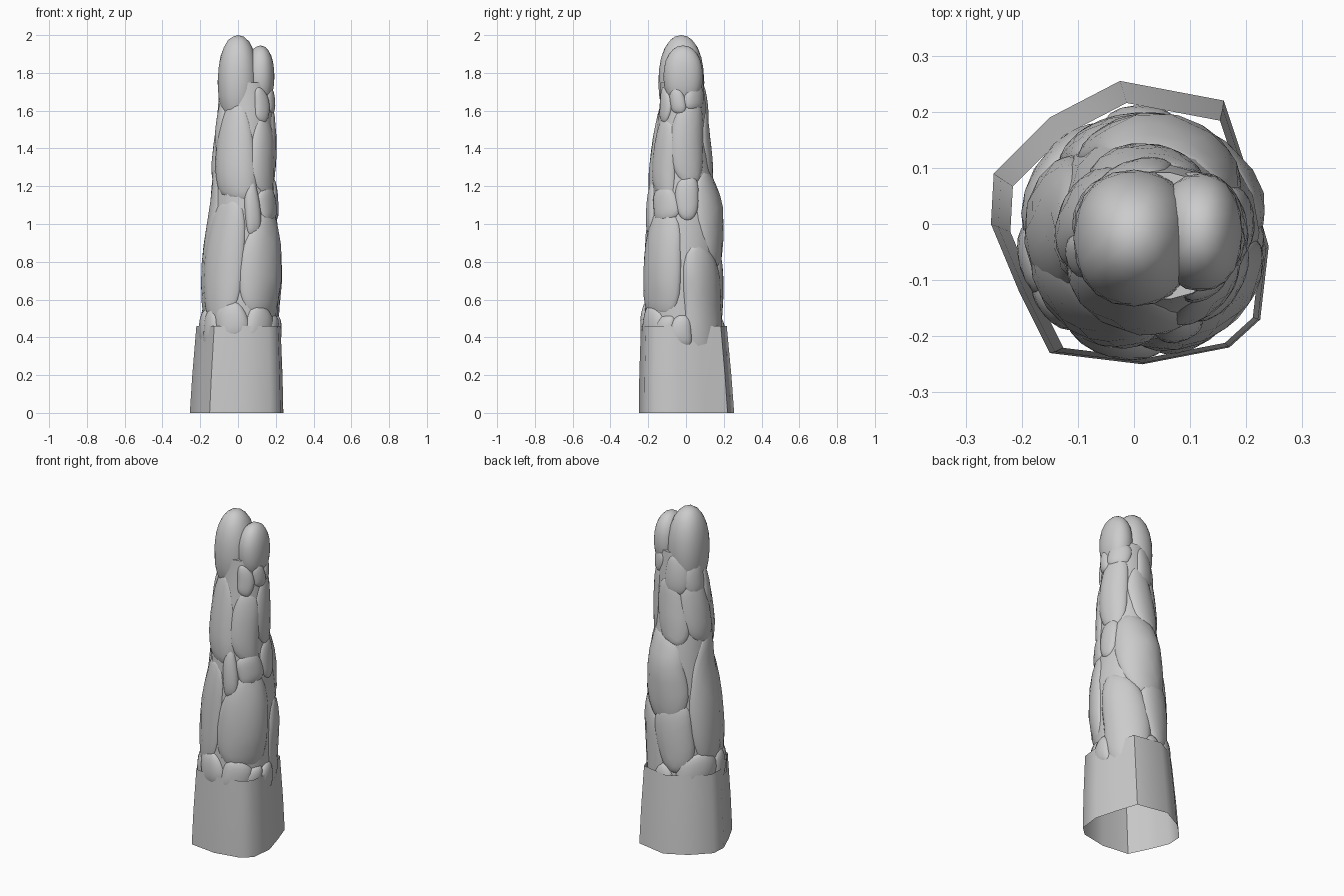
import bpy, bmesh, math, random
from mathutils import Vector

if "Cube" in bpy.data.objects:
    bpy.data.objects.remove(bpy.data.objects["Cube"])

random.seed(4)
stone_mat = bpy.data.materials.new("grey stone")
stone_mat.diffuse_color = (0.6, 0.6, 0.6, 1)
stone_mat.use_nodes = True
stone_mat.node_tree.nodes["Principled BSDF"].inputs["Base Color"].default_value = stone_mat.diffuse_color

# Outline of the spire: z, x min, x max, y min, y max
OUTLINE = [
    (0.00, -0.25, 0.24, -0.25, 0.25), (0.35, -0.215, 0.23, -0.25, 0.215),
    (0.58, -0.205, 0.235, -0.24, 0.20), (0.72, -0.20, 0.25, -0.235, 0.20),
    (0.88, -0.185, 0.245, -0.23, 0.20), (1.10, -0.15, 0.215, -0.215, 0.20),
    (1.28, -0.147, 0.205, -0.20, 0.15), (1.45, -0.13, 0.205, -0.18, 0.13),
    (1.62, -0.11, 0.20, -0.155, 0.12), (1.80, -0.10, 0.19, -0.145, 0.10),
    (1.90, -0.08, 0.17, -0.11, 0.08)]


def surface(angle, z, inset=0.0):
    """Point on the spire's outline at an angle and height, moved inwards by inset."""
    z = min(max(z, 0), 1.9)
    for a, b in zip(OUTLINE, OUTLINE[1:]):
        if z <= b[0]:
            t = (z - a[0]) / (b[0] - a[0])
            x0, x1, y0, y1 = (p + (q - p) * t for p, q in zip(a[1:], b[1:]))
            break
    c, s = math.cos(angle), math.sin(angle)
    rx, ry = (x1 - x0) / 2, (y1 - y0) / 2
    r = 1 / math.sqrt((c / rx) ** 2 + (s / ry) ** 2)
    r -= inset * r if inset > 0 else 0
    return Vector(((x0 + x1) / 2 + c * r, (y0 + y1) / 2 + s * r, z))


def finish(bm, name, angle=50):
    bmesh.ops.recalc_face_normals(bm, faces=bm.faces)
    me = bpy.data.meshes.new(name)
    bm.to_mesh(me)
    bm.free()
    me.materials.append(stone_mat)
    ob = bpy.data.objects.new(name, me)
    bpy.context.collection.objects.link(ob)
    bpy.ops.object.select_all(action='DESELECT')
    ob.select_set(True)
    bpy.context.view_layer.objects.active = ob
    bpy.ops.object.shade_smooth_by_angle(angle=math.radians(angle))


def loft(name, rings, cap):
    bm = bmesh.new()
    loops = [[bm.verts.new(p) for p in ring] for ring in rings]
    n = len(loops[0])
    for lo, hi in zip(loops, loops[1:]):
        for i in range(n):
            bm.faces.new((lo[i], lo[(i + 1) % n], hi[(i + 1) % n], hi[i]))
    if cap:
        bm.faces.new(loops[-1])
    finish(bm, name)


def squash(v, power):
    return math.copysign(abs(v) ** power, v)


def stone(name, angle, half_width, z0, z1):
    """Rounded stone wrapped onto the spire (angles in degrees, 0 = +x, -90 = front)."""
    bm = bmesh.new()
    bmesh.ops.create_icosphere(bm, subdivisions=3, radius=1)
    a0, hw = math.radians(angle), math.radians(half_width) * 1.1
    zc, hz = (z0 + z1) / 2, (z1 - z0) / 2 * 1.06
    k1, k2 = random.uniform(0, 6), random.uniform(0, 6)
    for v in bm.verts:
        u, t, w = squash(v.co.x, 0.8), squash(v.co.y, 0.85), squash(v.co.z, 0.75)
        u += 0.12 * math.sin(2.5 * t + k1)
        t += 0.10 * math.sin(2.5 * u + k2)
        v.co = surface(a0 + hw * u, zc + hz * t, 0.2 * (1 - w))
        v.co.z = zc + hz * t
    finish(bm, name)


def dome(name, centre, radii, lean):
    """Blunt, slightly leaning rounded summit."""
    bm = bmesh.new()
    bmesh.ops.create_icosphere(bm, subdivisions=3, radius=1)
    for v in bm.verts:
        p = Vector((squash(v.co.x, 0.9), squash(v.co.y, 0.9), squash(v.co.z, 0.95)))
        v.co = Vector(centre) + Vector([p[i] * radii[i] for i in range(3)])
        v.co.x += lean * p.z
    finish(bm, name)


# Foot: angular open-bottomed sleeve
FOOT = [(-0.025, 0.255), (0.16, 0.22), (0.20, 0.10), (0.24, -0.04), (0.225, -0.17),
        (0.17, -0.22), (0.015, -0.25), (-0.15, -0.23), (-0.205, -0.12), (-0.255, 0.0),
        (-0.25, 0.09), (-0.15, 0.19)]
foot_rings = []
for z, k in ((0, 1.0), (0.2, 0.965), (0.46, 0.90)):
    foot_rings.append([(x * k + 0.02 * z, y * k - 0.03 * z, z) for x, y in FOOT])
loft("foot", foot_rings, False)

# Core: fills the gaps between stones
ANGLES = [math.radians(i * 20) for i in range(18)]
loft("core", [[surface(a, z, 0.10) for a in ANGLES]
              for z in (0.3, 0.58, 0.88, 1.1, 1.28, 1.45, 1.62, 1.75)], True)

# Stones by tier: angle, half width, bottom, top
TIERS = {
    "collar_stone": [(-143, 16, 0.34, 0.55), (-106, 26, 0.38, 0.58), (-58, 25, 0.36, 0.56),
                     (-28, 16, 0.37, 0.52), (-2, 18, 0.34, 0.51), (88, 18, 0.32, 0.50),
                     (142, 36, 0.37, 0.57), (192, 20, 0.36, 0.55)],
    "lower_stone": [(-130, 44, 0.50, 1.14), (-45, 44, 0.50, 1.06), (40, 40, 0.31, 0.88),
                    (108, 34, 0.48, 0.88), (178, 38, 0.50, 1.26)],
    "middle_stone": [(80, 52, 0.78, 1.28), (-75, 13, 0.93, 1.22), (-38, 26, 1.01, 1.20),
                     (8, 22, 1.03, 1.26)],
    "upper_stone": [(-115, 48, 1.12, 1.61), (-42, 32, 1.14, 1.56), (18, 38, 1.23, 1.66),
                    (95, 38, 1.22, 1.58), (160, 38, 1.22, 1.58)],
    "neck_stone": [(110, 32, 1.50, 1.73), (160, 28, 1.50, 1.72), (195, 16, 1.40, 1.66),
                   (-50, 20, 1.54, 1.72), (-12, 18, 1.58, 1.72), (35, 30, 1.60, 1.74)],
}
for tier, rows in TIERS.items():
    for n, row in enumerate(rows, 1):
        stone(f"{tier}_{n}", *row)

# Summit: tall peak and smaller side peak
dome("main_peak", (0.0, -0.025, 1.75), (0.108, 0.122, 0.25), 0.0)
dome("side_peak", (0.118, -0.015, 1.78), (0.075, 0.105, 0.165), 0.0)
